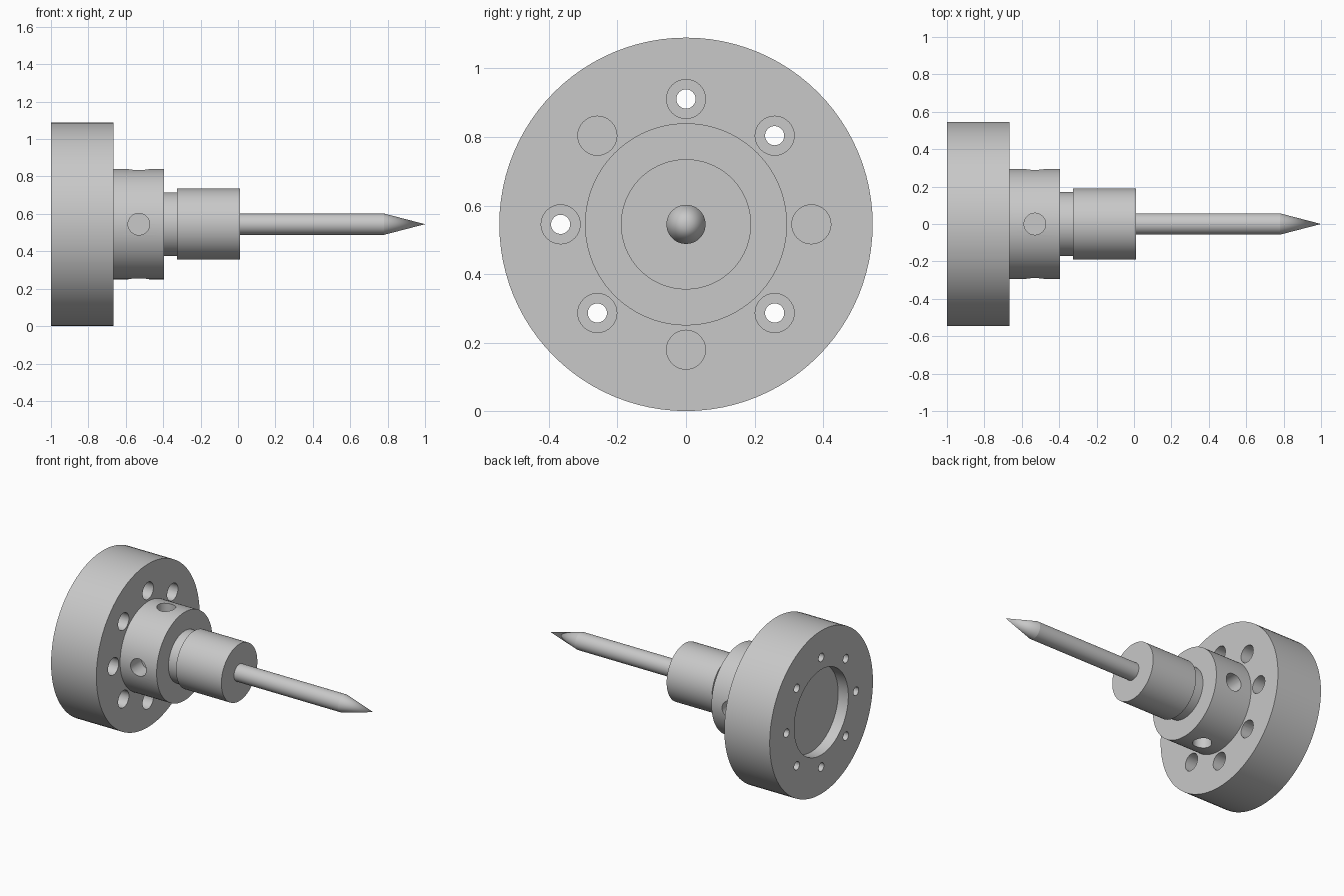
import bpy, bmesh, math
from mathutils import Matrix, Vector

cube = bpy.data.objects.get("Cube")
if cube:
    bpy.data.objects.remove(cube, do_unlink=True)

AXIS_Z = 0.545
SIDES = 96

steel = bpy.data.materials.new("grey_steel")
steel.use_nodes = True
GREY = (0.58, 0.58, 0.58, 1)
steel.diffuse_color = GREY
steel.node_tree.nodes["Principled BSDF"].inputs["Base Color"].default_value = GREY


def make_object(name, bm):
    bmesh.ops.recalc_face_normals(bm, faces=bm.faces)
    mesh = bpy.data.meshes.new(name)
    bm.to_mesh(mesh)
    bm.free()
    mesh.materials.append(steel)
    obj = bpy.data.objects.new(name, mesh)
    bpy.context.collection.objects.link(obj)
    return obj


def lathe(name, profile):
    """Revolve (x, radius) points around the long axis."""
    bm = bmesh.new()
    verts = [bm.verts.new((x, 0, AXIS_Z + r)) for x, r in profile]
    edges = [bm.edges.new(pair) for pair in zip(verts, verts[1:])]
    bmesh.ops.spin(bm, geom=verts + edges, cent=(0, 0, AXIS_Z), axis=(1, 0, 0),
                   angle=math.tau, steps=SIDES, use_merge=True)
    bmesh.ops.remove_doubles(bm, verts=bm.verts, dist=1e-5)
    return make_object(name, bm)


def add_drill(bm, start, end, radius):
    """Add a cylinder between two points to a cutter mesh."""
    start, end = Vector(start), Vector(end)
    turn = (end - start).to_track_quat('Z', 'Y').to_matrix().to_4x4()
    bmesh.ops.create_cone(bm, cap_ends=True, segments=32, radius1=radius,
                          radius2=radius, depth=(end - start).length,
                          matrix=Matrix.Translation((start + end) / 2) @ turn)


def around(x, radius, angle):
    return (x, radius * math.sin(angle), AXIS_Z + radius * math.cos(angle))


def cut(obj, bm):
    cutter = make_object("hole_cutter", bm)
    cutter.hide_render = True
    mod = obj.modifiers.new("holes", 'BOOLEAN')
    mod.operation = 'DIFFERENCE'
    mod.solver = 'EXACT'
    mod.object = cutter
    bpy.context.view_layer.objects.active = obj
    bpy.ops.object.modifier_apply(modifier=mod.name)
    bpy.data.objects.remove(cutter, do_unlink=True)


# Wide flange with a round recess in its back
flange = lathe("flange", [(-0.925, 0), (-0.925, 0.285), (-1, 0.285), (-1, 0.545),
                          (-0.665, 0.545), (-0.665, 0)])

# Eight bolt holes, each with a counterbore on the hub side
for x0, x1, radius in ((-1.1, -0.5, 0.028), (-0.85, -0.5, 0.057)):
    drills = bmesh.new()
    for i in range(8):
        a = i * math.tau / 8
        add_drill(drills, around(x0, 0.366, a), around(x1, 0.366, a), radius)
    cut(flange, drills)

# Hub with four blind radial holes
hub = lathe("hub", [(-0.665, 0), (-0.665, 0.295), (-0.395, 0.295), (-0.395, 0)])
drills = bmesh.new()
for i in range(4):
    a = i * math.tau / 4
    add_drill(drills, around(-0.53, 0.18, a), around(-0.53, 0.4, a), 0.058)
cut(hub, drills)

# Neck, collar and pointed pin
neck = lathe("neck", [(-0.395, 0), (-0.395, 0.17), (-0.325, 0.17), (-0.325, 0)])
collar = lathe("collar", [(-0.325, 0), (-0.325, 0.19), (0.01, 0.19), (0.01, 0)])
pin = lathe("pointed_pin", [(0.01, 0), (0.01, 0.057), (0.78, 0.057), (1, 0)])

# Smooth round walls, sharp rims
for obj in (flange, hub, neck, collar, pin):
    bpy.ops.object.select_all(action='DESELECT')
    obj.select_set(True)
    bpy.context.view_layer.objects.active = obj
    bpy.ops.object.shade_smooth_by_angle(angle=math.radians(14 if obj is pin else 30))
